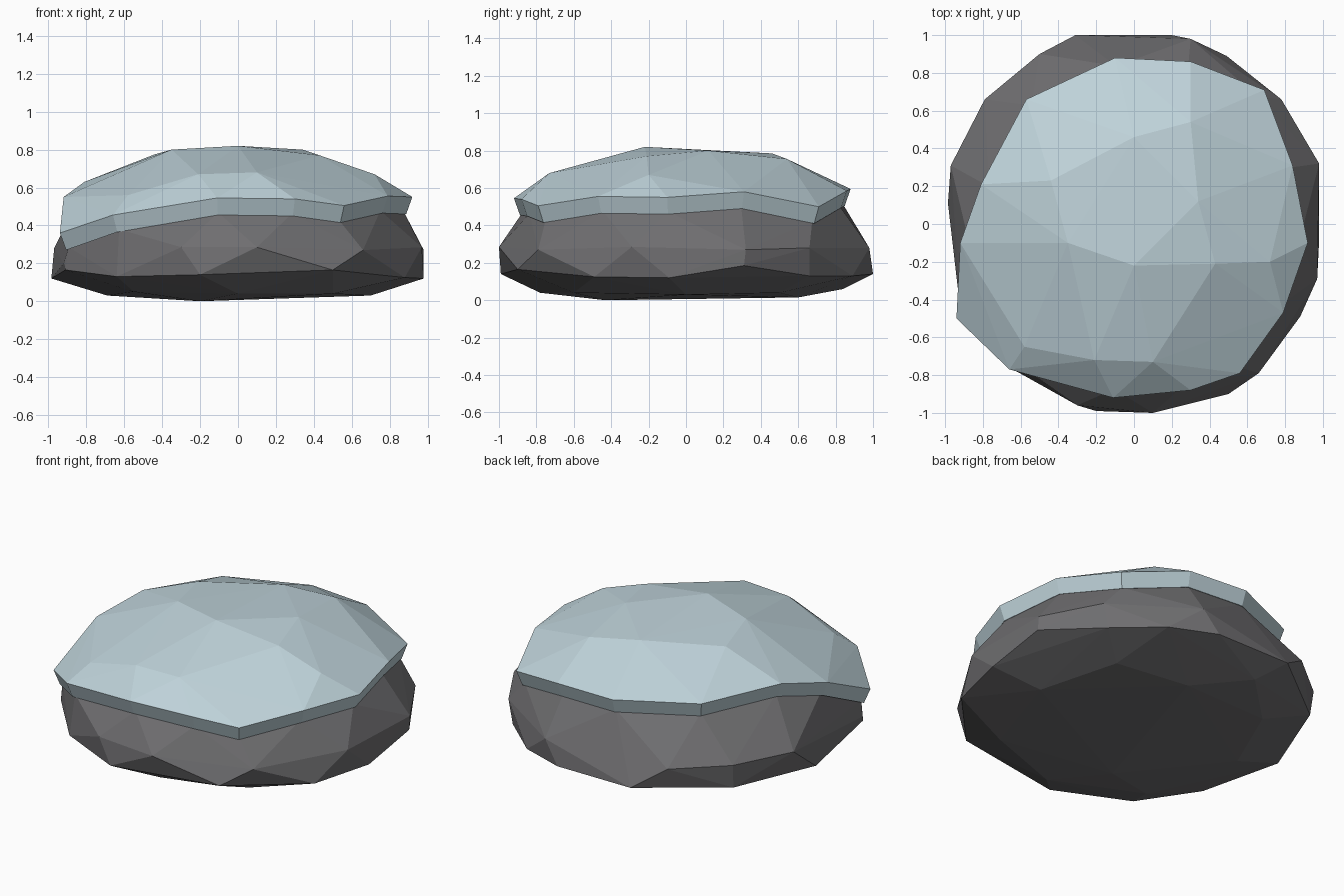
import bpy, bmesh
from mathutils import Vector

if "Cube" in bpy.data.objects:
    bpy.data.objects.remove(bpy.data.objects["Cube"])


def material(name, rgb):
    m = bpy.data.materials.new(name)
    m.diffuse_color = (*rgb, 1)
    m.use_nodes = True
    m.node_tree.nodes["Principled BSDF"].inputs["Base Color"].default_value = m.diffuse_color
    return m


def finish(name, bm, mat):
    bmesh.ops.recalc_face_normals(bm, faces=bm.faces[:])
    me = bpy.data.meshes.new(name)
    bm.to_mesh(me)
    bm.free()
    me.materials.append(mat)
    ob = bpy.data.objects.new(name, me)
    bpy.context.collection.objects.link(ob)
    return ob


def hull(points):
    bm = bmesh.new()
    for p in points:
        bm.verts.new(p)
    res = bmesh.ops.convex_hull(bm, input=bm.verts[:])
    junk = {v for v in res["geom_interior"] + res["geom_unused"]
            if isinstance(v, bmesh.types.BMVert)}
    bmesh.ops.delete(bm, geom=list(junk), context='VERTS')
    bm.normal_update()
    return bm


def lower(p):
    # Underside of the cap rim: slightly inward and down
    return Vector((p[0] * .965, p[1] * .965, p[2] - .09))


rock_mat = material("dark grey rock", (.158, .156, .163))
cap_mat = material("pale blue snow", (.52, .65, .70))

# Wavy rim of the snow cap
rim = [(-.10, .88, .595), (.30, .86, .585), (.69, .71, .50), (.84, .31, .58),
       (.92, -.10, .55), (.79, -.47, .555), (.56, -.79, .505), (.30, -.88, .54),
       (-.11, -.92, .545), (-.66, -.77, .455), (-.94, -.50, .36),
       (-.92, -.10, .55), (-.81, .21, .63), (-.57, .66, .61)]
# Facet corners on the cap's crown
crown = [(0, .46, .785), (.30, .54, .755), (-.44, .23, .775), (.34, .12, .80),
         (-.35, -.10, .80), (0, -.22, .82), (.43, -.21, .77), (.72, -.20, .67),
         (.10, -.73, .68), (-.21, -.72, .67), (-.58, -.65, .56)]

# Snow cap: upper half of a faceted hull, with its edge drawn down and closed
bm = hull(rim + crown)
down = [f for f in bm.faces if f.normal.z <= 0.001]
bmesh.ops.delete(bm, geom=down, context='FACES')
border = [e for e in bm.edges if e.is_boundary]
ext = bmesh.ops.extrude_edge_only(bm, edges=border)["geom"]
for v in ext:
    if isinstance(v, bmesh.types.BMVert):
        v.co = lower(v.co)
bmesh.ops.holes_fill(bm, edges=[e for e in bm.edges if e.is_boundary], sides=0)
bmesh.ops.triangulate(bm, faces=[f for f in bm.faces if len(f.verts) > 4])
finish("snow_cap", bm, cap_mat)

# Rock: faceted hull of widest band, lower ridge, base and a top tucked into the cap
band = [(.10, -1, .285), (-.30, -.96, .285), (.66, -.79, .27), (.97, -.29, .285),
        (.98, .32, .27), (.78, .66, .28), (.30, .98, .28), (-.50, .90, .27),
        (-.79, .66, .28), (-.97, .31, .28), (-.92, -.45, .2)]
ridge = [(-.20, -.99, .14), (.50, -.90, .165), (.88, -.49, .125), (.98, -.09, .12),
         (.98, .31, .185), (.75, .66, .13), (.49, .89, .13), (.20, 1, .14),
         (-.31, 1, .14), (-.78, .64, .13), (-.985, .11, .12), (-.91, -.47, .165),
         (-.64, -.77, .13)]
base = [(-.20, -.43, 0), (0, -.78, .04), (-.69, .10, .03), (.70, 0, .03),
        (.10, .60, .015), (-.20, .84, .06), (.50, -.60, .04), (-.55, -.55, .05),
        (.55, .50, .04), (-.50, .55, .04)]
top = [lower(p) * .985 + Vector((0, 0, .02)) for p in rim]
finish("rock", hull(band + ridge + base + top), rock_mat)
